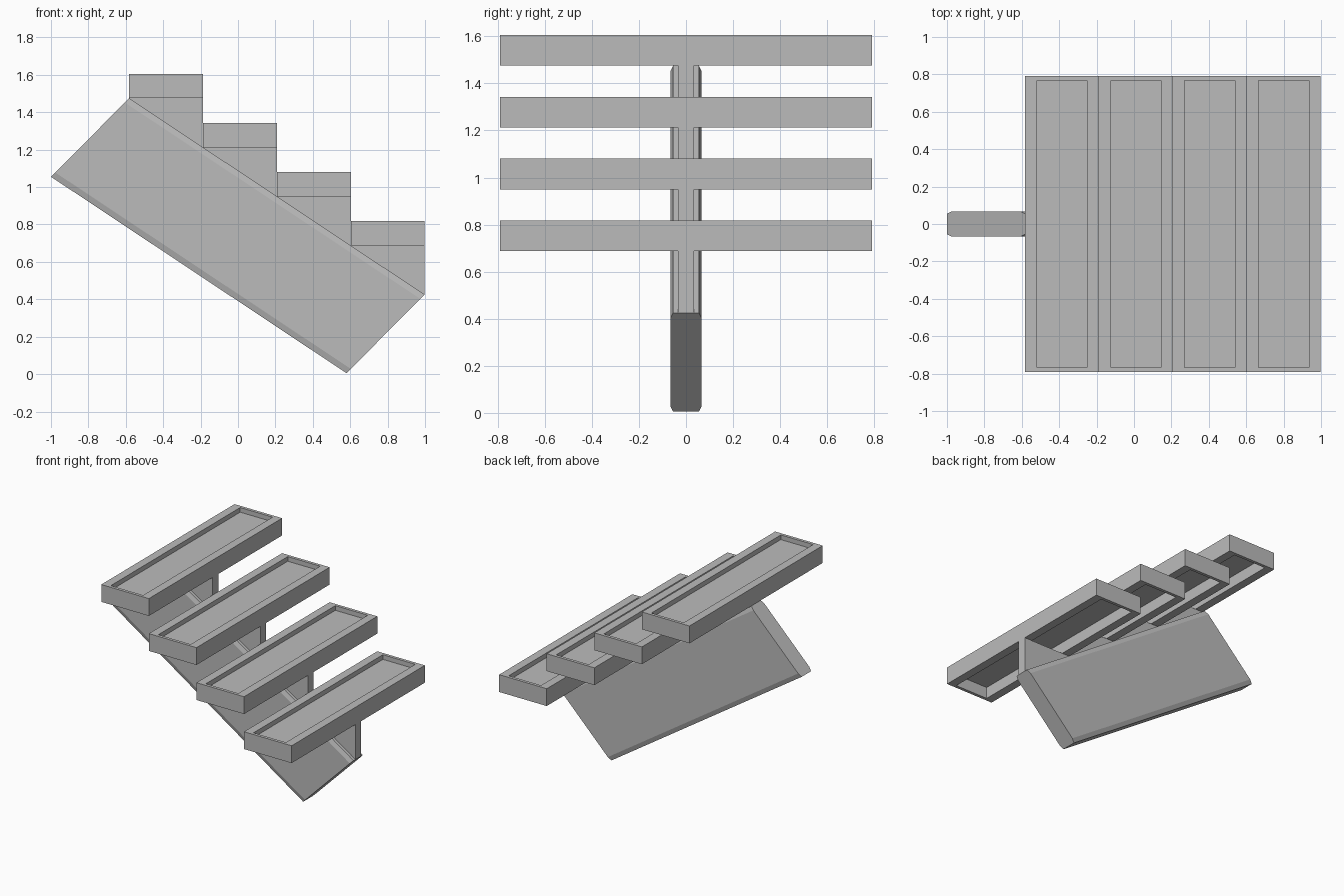
import bpy
import bmesh

old = bpy.data.objects.get("Cube")
if old:
    bpy.data.objects.remove(old, do_unlink=True)

GREY = (0.5, 0.5, 0.5, 1.0)
grey = bpy.data.materials.new("plain grey")
grey.use_nodes = True
grey.diffuse_color = GREY
grey.node_tree.nodes["Principled BSDF"].inputs["Base Color"].default_value = GREY

STEPS = 4
RUN, RISE = 0.395, 0.2625          # one step
X0, Z0 = -0.582, 1.475             # upper end of the sloping beam top
HALF_DEPTH, THICK = 0.79, 0.13     # tread size


def loft(name, rings):
    """Join successive closed rings of points with faces and cap both ends."""
    bm = bmesh.new()
    loops = [[bm.verts.new(p) for p in ring] for ring in rings]
    n = len(loops[0])
    for a, b in zip(loops, loops[1:]):
        for i in range(n):
            j = (i + 1) % n
            bm.faces.new((a[i], a[j], b[j], b[i]))
    bm.faces.new(loops[0])
    bm.faces.new(loops[-1])
    bmesh.ops.recalc_face_normals(bm, faces=bm.faces)
    mesh = bpy.data.meshes.new(name)
    bm.to_mesh(mesh)
    bm.free()
    mesh.materials.append(grey)
    obj = bpy.data.objects.new(name, mesh)
    bpy.context.collection.objects.link(obj)
    return obj


def rectangle(cx, hx, hy, z):
    return [(cx + sx * hx, sy * hy, z)
            for sx, sy in ((-1, -1), (1, -1), (1, 1), (-1, 1))]


# Sloping beam: chamfered section swept down the slope, with slanted ends
W, C, T = 0.066, 0.011, 0.055      # half width, chamfer in y, chamfer along the end
section = [(W - C, 0), (W, T), (W, 1 - T), (W - C, 1),
           (C - W, 1), (-W, 1 - T), (-W, T), (C - W, 0)]


def beam_ring(x, z):
    return [(x - 0.418 * t, y, z - 0.42 * t) for y, t in section]


loft("sloping_beam", [beam_ring(X0, Z0),
                      beam_ring(X0 + STEPS * RUN, Z0 - STEPS * RISE)])

for k in range(STEPS):
    left = X0 + k * RUN
    bottom = Z0 - k * RISE
    mid, hx, hy = left + RUN / 2, RUN / 2, HALF_DEPTH
    ix, iy = hx - 0.063, hy - 0.023

    # Tread: tray recessed on top and hollowed underneath
    loft(f"tread_{k + 1}", [
        rectangle(mid, ix, iy, bottom + 0.085),
        rectangle(mid, ix, iy, bottom),
        rectangle(mid, hx, hy, bottom),
        rectangle(mid, hx, hy, bottom + THICK),
        rectangle(mid, ix, iy, bottom + THICK),
        rectangle(mid, ix, iy, bottom + THICK - 0.035)])

    # Triangular bracket between beam and tread
    corners = [(left, bottom), (left + RUN, bottom - RISE), (left + RUN, bottom)]
    loft(f"bracket_{k + 1}", [[(x, y, z) for x, z in corners]
                              for y in (-0.033, 0.033)])
